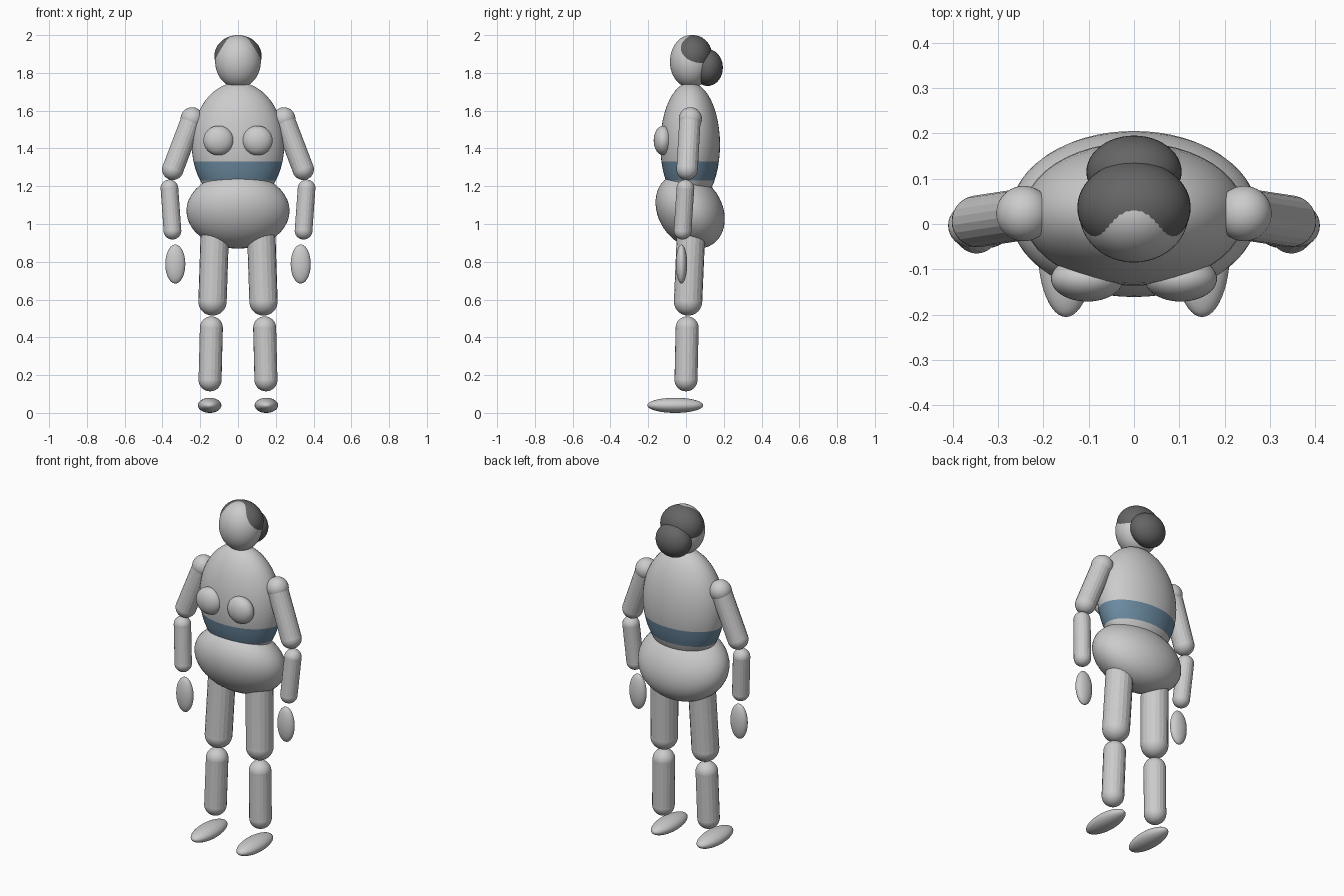
import bpy, bmesh, math
from mathutils import Vector, Matrix

if "Cube" in bpy.data.objects:
    bpy.data.objects.remove(bpy.data.objects["Cube"])


def material(name, color):
    m = bpy.data.materials.new(name)
    m.diffuse_color = (*color, 1)
    m.use_nodes = True
    m.node_tree.nodes["Principled BSDF"].inputs["Base Color"].default_value = m.diffuse_color
    return m


dark = material("dark_hair", (0.13, 0.13, 0.13))
blue = material("blue_band", (0.15, 0.26, 0.36))


def finish(name, bm, mat=None):
    me = bpy.data.meshes.new(name)
    bm.to_mesh(me)
    bm.free()
    ob = bpy.data.objects.new(name, me)
    bpy.context.collection.objects.link(ob)
    if mat:
        me.materials.append(mat)
    return ob


def ellipsoid(name, center, radii, mat=None, tilt=0):
    bm = bmesh.new()
    mtx = (Matrix.Translation(center) @ Matrix.Rotation(math.radians(tilt), 4, 'X')
           @ Matrix.Diagonal((*radii, 1)))
    bmesh.ops.create_uvsphere(bm, u_segments=48, v_segments=24, radius=1, matrix=mtx)
    for f in bm.faces:
        f.smooth = True
    return finish(name, bm, mat)


def limb(name, a, b, r):
    """Faceted open tube with a smooth ball at each end."""
    a, b = Vector(a), Vector(b)
    d = b - a
    bm = bmesh.new()
    for p in (a, b):
        bmesh.ops.create_uvsphere(bm, u_segments=32, v_segments=16, radius=r,
                                  matrix=Matrix.Translation(p))
    for f in bm.faces:
        f.smooth = True
    rot = d.to_track_quat('Z', 'Y').to_matrix().to_4x4()
    bmesh.ops.create_cone(bm, cap_ends=False, segments=20, radius1=r, radius2=r,
                          depth=d.length, matrix=Matrix.Translation((a + b) / 2) @ rot)
    return finish(name, bm)


# Head, hair and bun
ellipsoid("head", (0, 0.025, 1.86), (0.121, 0.11, 0.14))
ellipsoid("hair", (0, 0.036, 1.89), (0.125, 0.103, 0.11), dark)
ellipsoid("hair_bun", (0, 0.115, 1.828), (0.105, 0.08, 0.097), dark)

# Torso with a blue waist band cut into its surface
torso = ellipsoid("torso", (0, 0.022, 1.42), (0.245, 0.158, 0.33))
torso.data.materials.append(None)
torso.data.materials.append(blue)
bm = bmesh.new()
bm.from_mesh(torso.data)
for z in (1.23, 1.33):
    bmesh.ops.bisect_plane(bm, geom=bm.verts[:] + bm.edges[:] + bm.faces[:],
                           plane_co=(0, 0, z), plane_no=(0, 0, 1))
for f in bm.faces:
    if 1.23 < f.calc_center_median().z < 1.33:
        f.material_index = 1
bm.to_mesh(torso.data)
bm.free()

# Hips, leaning forward at the top
ellipsoid("hips", (0, 0.022, 1.07), (0.273, 0.168, 0.213), tilt=34)

# Paired parts
for side, s in (("right", -1), ("left", 1)):
    ellipsoid(f"{side}_breast", (s * 0.103, -0.121, 1.442), (0.08, 0.05, 0.078))
    ellipsoid(f"{side}_shoulder", (s * 0.243, 0.023, 1.557), (0.061, 0.061, 0.061))
    limb(f"{side}_upper_arm", (s * 0.246, 0.021, 1.55), (s * 0.345, 0.006, 1.29), 0.057)
    limb(f"{side}_forearm", (s * 0.363, -0.003, 1.188), (s * 0.347, -0.018, 0.965), 0.047)
    ellipsoid(f"{side}_hand", (s * 0.332, -0.024, 0.788), (0.053, 0.03, 0.103))
    limb(f"{side}_thigh", (s * 0.122, 0.028, 0.98), (s * 0.135, 0.011, 0.59), 0.075)
    limb(f"{side}_shin", (s * 0.141, 0.006, 0.45), (s * 0.148, 0, 0.175), 0.061)
    ellipsoid(f"{side}_foot", (s * 0.15, -0.057, 0.04), (0.062, 0.148, 0.04))
